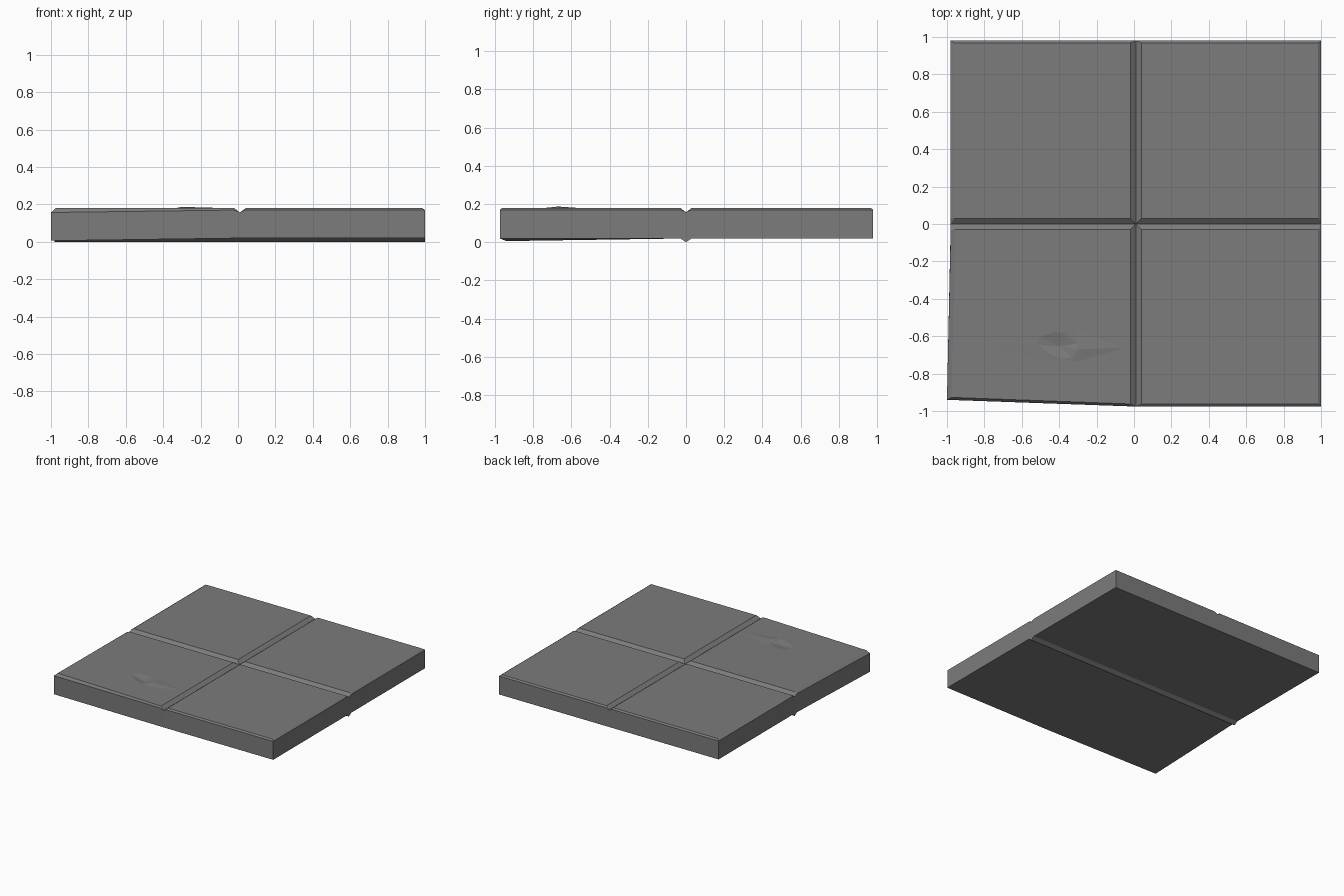
import bpy, bmesh
from mathutils import Vector

if "Cube" in bpy.data.objects:
    bpy.data.objects.remove(bpy.data.objects["Cube"])

GX = 0.01            # centre line of the groove that runs front to back
TOP, BASE, GROOVE = 0.18, 0.02, 0.157

stone = bpy.data.materials.new("dark_stone")
stone.diffuse_color = (0.2, 0.2, 0.2, 1)
stone.use_nodes = True
stone.node_tree.nodes["Principled BSDF"].inputs["Base Color"].default_value = stone.diffuse_color


def finish(name, bm, flat_side_down=True):
    """Orient faces outward and make the object."""
    bmesh.ops.recalc_face_normals(bm, faces=bm.faces)
    low = min(bm.faces, key=lambda f: f.calc_center_median().z)
    if low.normal.z > 0:
        bmesh.ops.reverse_faces(bm, faces=bm.faces)
    me = bpy.data.meshes.new(name)
    bm.to_mesh(me)
    bm.free()
    me.materials.append(stone)
    ob = bpy.data.objects.new(name, me)
    bpy.context.collection.objects.link(ob)


def fill_between(bm, outer, inner):
    """Fill the flat area between two closed loops of vertices."""
    edges = []
    for loop in (outer, inner):
        for i in range(len(loop)):
            pair = (loop[i - 1], loop[i])
            edges.append(bm.edges.get(pair) or bm.edges.new(pair))
    bmesh.ops.triangle_fill(bm, edges=edges, use_beauty=True,
                            normal=Vector((0, 0, 1)))


def tile(name, tx, ty, ox, oy, corner=None, inset=(0.015, 0.013),
         corner_z=(BASE, 0.17), dent=None):
    """One slab quarter: tx, ty = groove lips; ox, oy = outer edges."""
    bm = bmesh.new()
    V = lambda x, y, z: bm.verts.new((x, y, z))
    F = lambda *v: bm.faces.new(v)
    sx, sy = (1 if ox > 0 else -1), (1 if oy > 0 else -1)
    kx, ky = corner or (ox, oy)
    zb, zs = corner_z
    ix, iy = inset[0] * sx, inset[1] * sy
    # underside
    b = [V(GX, 0, BASE), V(ox, 0, BASE), V(kx, ky, zb), V(GX, oy, BASE)]
    F(*b)
    # shoulder ring, dipping to the groove at its ends
    c, gx, lx = V(GX, 0, GROOVE), V(ox, 0, GROOVE), V(ox, ty, 0.17)
    k, ly, gy = V(kx, ky, zs), V(tx, oy, 0.17), V(GX, oy, GROOVE)
    # top outline
    t = [V(tx, ty, TOP), V(ox - ix, ty, TOP),
         V(kx - ix, ky - iy, TOP), V(tx, oy - iy, TOP)]
    # outer walls, outer bevels and groove slopes
    F(b[1], b[2], k, lx, gx)
    F(b[2], b[3], gy, ly, k)
    F(lx, k, t[2], t[1])
    F(k, ly, t[3], t[2])
    F(c, gx, t[1], t[0])
    F(gx, lx, t[1])
    F(c, t[0], t[3], gy)
    F(gy, t[3], ly)
    if not dent:
        F(*t)
    else:
        # flat top, gentle swelling, then the chipped hollow
        swell = [V(x, y, TOP) for x, y in dent[0]]
        rim = [V(*p) for p in dent[1]]
        mid = V(*dent[2])
        fill_between(bm, t, swell)
        fill_between(bm, swell, rim)
        for i in range(len(rim)):
            F(rim[i - 1], rim[i], mid)
    finish(name, bm)


# three sound tiles
tile("tile_back_right", 0.04, 0.03, 1.0, 0.98)
tile("tile_back_left", -0.02, 0.03, -0.98, 0.98, inset=(0.02, 0.013))
tile("tile_front_right", 0.04, -0.03, 1.0, -0.975)

# worn tile, skewed at its outer corner
swell = [(-.75, -.66), (-.52, -.58), (-.41, -.555), (-.30, -.57),
         (-.05, -.66), (-.30, -.735), (-.44, -.735)]
rim = [(-.52, -.645, .181), (-.50, -.60, .18), (-.42, -.578, .18),
       (-.37, -.585, .18), (-.31, -.64, .181), (-.30, -.67, .187),
       (-.33, -.715, .181), (-.39, -.72, .18), (-.44, -.70, .182)]
tile("tile_front_left", -0.02, -0.03, -0.98, -0.975, corner=(-1.0, -0.94),
     inset=(0.025, 0.013), corner_z=(0.006, 0.157),
     dent=(swell, rim, (-.40, -.655, .168)))

# ridge under the joint
bm = bmesh.new()
ends = []
for x in (-0.98, 1.0):
    ends.append([bm.verts.new((x, y, z)) for y, z in
                 ((-0.03, BASE), (0, 0), (0.03, BASE))])
    bm.faces.new(ends[-1])
for i in range(2):
    bm.faces.new((ends[0][i], ends[0][i + 1], ends[1][i + 1], ends[1][i]))
finish("underside_ridge", bm)
